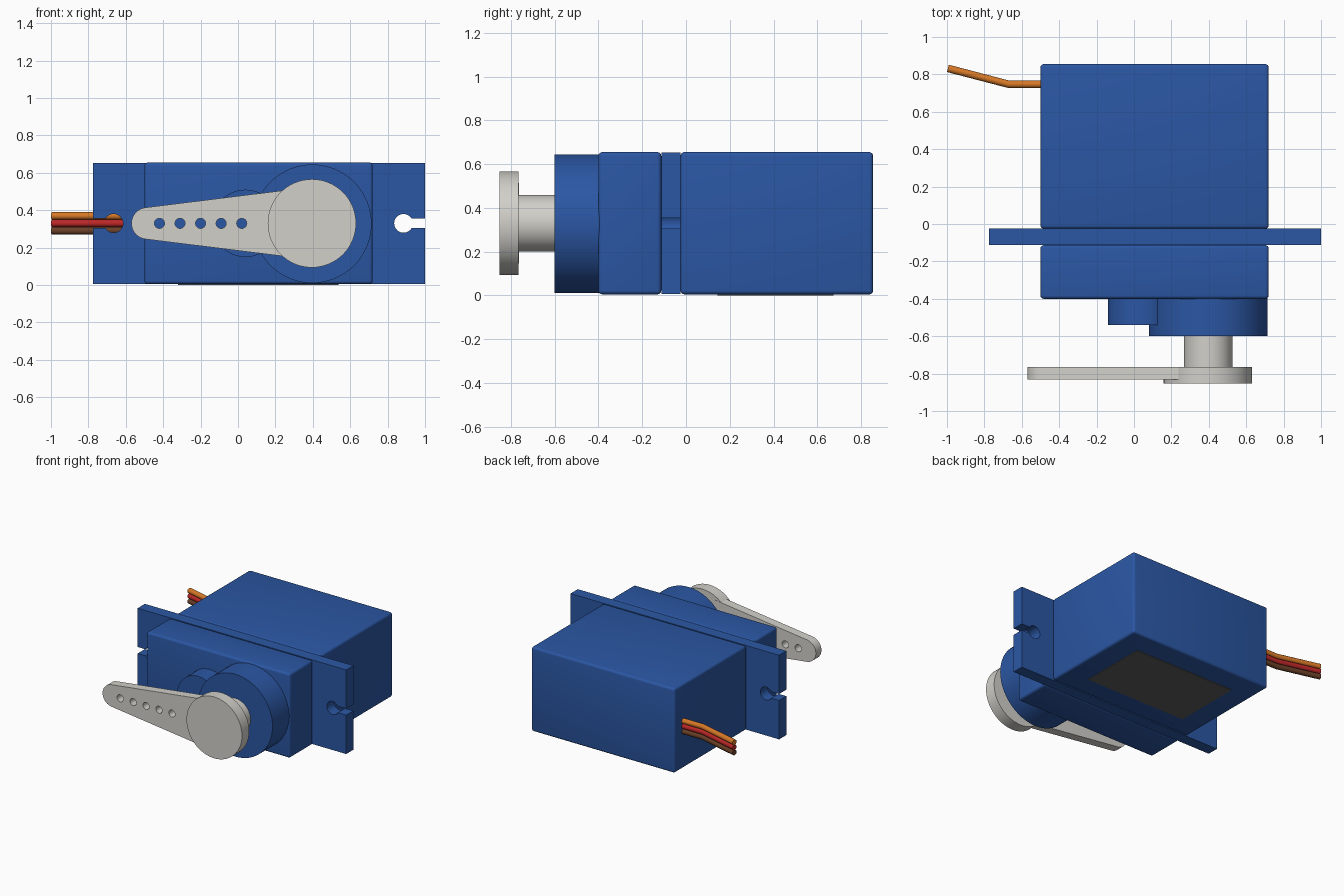
import bpy
import bmesh
from math import radians, sin, cos, pi
from mathutils import Matrix

if "Cube" in bpy.data.objects:
    bpy.data.objects.remove(bpy.data.objects["Cube"])


def material(name, r, g, b):
    m = bpy.data.materials.new(name)
    m.diffuse_color = (r, g, b, 1)
    m.use_nodes = True
    m.node_tree.nodes["Principled BSDF"].inputs["Base Color"].default_value = m.diffuse_color
    return m


BLUE = material("blue", 0.024, 0.095, 0.37)
WHITE = material("off_white", 0.64, 0.63, 0.59)
DARK = material("dark_grey", 0.11, 0.11, 0.11)
ORANGE = material("orange", 0.68, 0.19, 0.02)
RED = material("red", 0.50, 0.02, 0.02)
BROWN = material("brown", 0.14, 0.05, 0.02)


def finish(obj, mat):
    obj.data.materials.clear()
    obj.data.materials.append(mat)
    bpy.ops.object.select_all(action='DESELECT')
    obj.select_set(True)
    bpy.context.view_layer.objects.active = obj
    bpy.ops.object.shade_smooth_by_angle(angle=radians(35))
    return obj


def mesh_object(name, bm, mat):
    me = bpy.data.meshes.new(name)
    bm.to_mesh(me)
    bm.free()
    obj = bpy.data.objects.new(name, me)
    bpy.context.collection.objects.link(obj)
    return finish(obj, mat)


def box(name, x, y, z, mat, bevel=0.0):
    bm = bmesh.new()
    size = [b - a for a, b in (x, y, z)]
    mid = [(a + b) / 2 for a, b in (x, y, z)]
    bmesh.ops.create_cube(bm, size=1, matrix=Matrix.Translation(mid) @ Matrix.Diagonal((*size, 1)))
    if bevel:
        bmesh.ops.bevel(bm, geom=bm.edges[:], offset=bevel, segments=4, profile=0.5, affect='EDGES')
    return mesh_object(name, bm, mat)


def cylinder(name, x, z, r, y0, y1, mat, bevel=0.0):
    bm = bmesh.new()
    mtx = Matrix.Translation((x, (y0 + y1) / 2, z)) @ Matrix.Rotation(pi / 2, 4, 'X')
    bmesh.ops.create_cone(bm, cap_ends=True, segments=64, radius1=r, radius2=r,
                          depth=y1 - y0, matrix=mtx)
    return mesh_object(name, bm, mat)


def to_mesh(curve, name, mat):
    obj = bpy.data.objects.new(name, curve)
    bpy.context.collection.objects.link(obj)
    bpy.ops.object.select_all(action='DESELECT')
    obj.select_set(True)
    bpy.context.view_layer.objects.active = obj
    bpy.ops.object.convert(target='MESH')
    obj = bpy.context.view_layer.objects.active
    bm = bmesh.new()
    bm.from_mesh(obj.data)
    bmesh.ops.remove_doubles(bm, verts=bm.verts[:], dist=0.0001)
    bmesh.ops.recalc_face_normals(bm, faces=bm.faces[:])
    bm.to_mesh(obj.data)
    bm.free()
    return finish(obj, mat)


def add_poly(curve, pts, cyclic):
    s = curve.splines.new('POLY')
    s.points.add(len(pts) - 1)
    for p, co in zip(s.points, pts):
        p.co = (*co, 1)
    s.use_cyclic_u = cyclic


def plate(name, loops, y0, y1, mat):
    """Outline in x,z (with optional hole loops) extruded along y."""
    c = bpy.data.curves.new(name, 'CURVE')
    c.dimensions = '2D'
    c.fill_mode = 'BOTH'
    c.extrude = (y1 - y0) / 2
    for pts in loops:
        add_poly(c, [(x, z, 0) for x, z in pts], True)
    obj = to_mesh(c, name, mat)
    obj.rotation_euler.x = pi / 2
    obj.location.y = (y0 + y1) / 2
    return obj


def arc(x, z, r, a0, a1, n):
    return [(x + r * cos(radians(a0 + (a1 - a0) * i / n)),
             z + r * sin(radians(a0 + (a1 - a0) * i / n))) for i in range(n + 1)]


MID = 0.33

# Case halves
box("main_case", (-0.5, 0.72), (-0.025, 0.855), (0.005, 0.655), BLUE, 0.018)
box("front_case", (-0.5, 0.72), (-0.40, -0.113), (0.005, 0.655), BLUE, 0.018)

# Mounting flange with an open keyhole slot at each end
S = 0.025
outline = [(-0.775, 0.006), (1.0, 0.006), (1.0, MID - S)]
outline += arc(0.885, MID, 0.05, 330, 30, 32)
outline += [(1.0, MID + S), (1.0, 0.653), (-0.775, 0.653), (-0.775, MID + S)]
outline += arc(-0.665, MID, 0.05, 150, -150, 32)
outline += [(-0.775, MID - S)]
plate("mounting_flange", [outline], -0.113, -0.025, BLUE)

# Gear housings
cylinder("gear_housing_large", 0.397, 0.328, 0.317, -0.60, -0.39, BLUE)
cylinder("gear_housing_small", 0.04, MID, 0.18, -0.54, -0.39, BLUE)

# Output shaft and horn
cylinder("output_shaft", 0.397, MID, 0.13, -0.77, -0.59, WHITE)
cylinder("horn_hub", 0.395, MID, 0.236, -0.853, -0.765, WHITE)
arm = arc(-0.485, MID, 0.085, 97, 263, 24) + [(0.30, MID - 0.183), (0.30, MID + 0.183)]
holes = [arc(-0.42 + 0.11 * i, MID, 0.027, 0, 345, 23) for i in range(5)]
plate("horn_arm", [arm] + holes, -0.832, -0.764, WHITE)

# Cable of three wires
for name, z, mat in (("signal_wire", 0.37, ORANGE), ("power_wire", MID, RED), ("ground_wire", 0.29, BROWN)):
    c = bpy.data.curves.new(name, 'CURVE')
    c.dimensions = '3D'
    c.bevel_depth = 0.02
    c.bevel_resolution = 4
    c.use_fill_caps = True
    add_poly(c, [(-0.48, 0.747, z), (-0.67, 0.747, z), (-0.995, 0.832, z)], False)
    to_mesh(c, name, mat)

# Label on the underside
box("label", (-0.32, 0.537), (0.145, 0.675), (0.0, 0.01), DARK)
